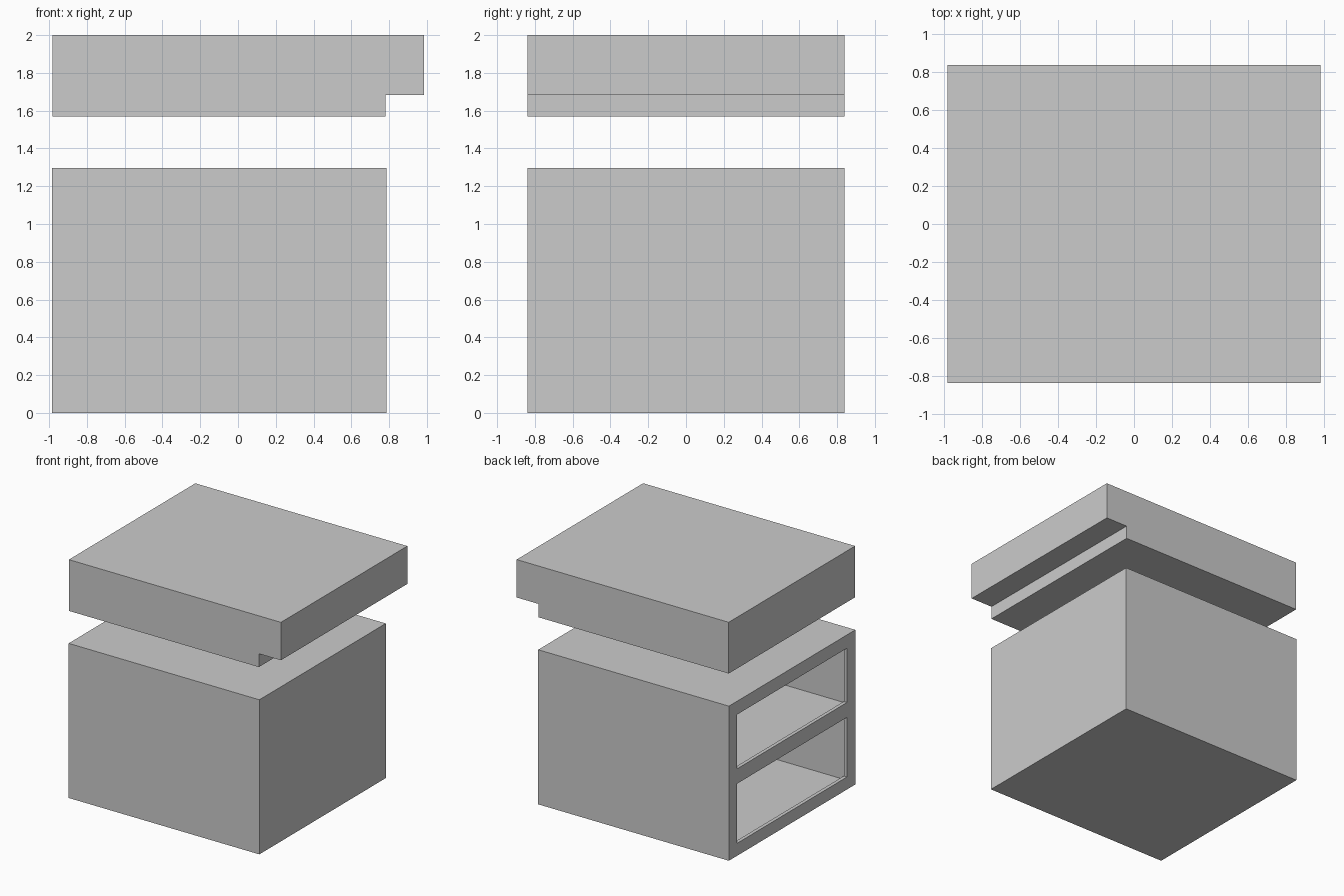
import bpy
import bmesh

if "Cube" in bpy.data.objects:
    bpy.data.objects.remove(bpy.data.objects["Cube"])

HALF_DEPTH = 0.838


def extrude_profile(name, profile, y0, y1):
    """Solid made from an x-z outline, extruded along y."""
    bm = bmesh.new()
    face = bm.faces.new([bm.verts.new((x, y0, z)) for x, z in profile])
    moved = bmesh.ops.extrude_face_region(bm, geom=[face])["geom"]
    verts = [v for v in moved if isinstance(v, bmesh.types.BMVert)]
    bmesh.ops.translate(bm, vec=(0, y1 - y0, 0), verts=verts)
    bmesh.ops.recalc_face_normals(bm, faces=bm.faces)
    mesh = bpy.data.meshes.new(name)
    bm.to_mesh(mesh)
    bm.free()
    obj = bpy.data.objects.new(name, mesh)
    bpy.context.collection.objects.link(obj)
    return obj


def box(name, x0, x1, y, z0, z1):
    return extrude_profile(name, [(x0, z0), (x1, z0), (x1, z1), (x0, z1)], -y, y)


def cut(target, cutter):
    cutter.hide_render = True
    cutter.hide_set(True)
    mod = target.modifiers.new(cutter.name, "BOOLEAN")
    mod.operation = "DIFFERENCE"
    mod.solver = "EXACT"
    mod.object = cutter


# Top slab with a stepped overhang on the right
extrude_profile(
    "top_slab",
    [(-0.983, 1.57), (0.78, 1.57), (0.78, 1.682), (0.985, 1.682), (0.985, 2.0), (-0.983, 2.0)],
    -HALF_DEPTH, HALF_DEPTH)

# Cabinet body, open on the left side
cabinet = box("cabinet_body", -0.985, 0.785, HALF_DEPTH, 0.0, 1.297)

# Two compartments: a framed opening, then a slightly larger cavity behind it
for label, z0, z1, drop in (("lower", 0.105, 0.605, 0.035), ("upper", 0.73, 1.185, 0.015)):
    cut(cabinet, box(label + "_opening_cutter", -1.1, -0.9, 0.728, z0, z1))
    cut(cabinet, box(label + "_cavity_cutter", -0.955, 0.68, 0.74, z0 - drop, z1 + 0.015))
